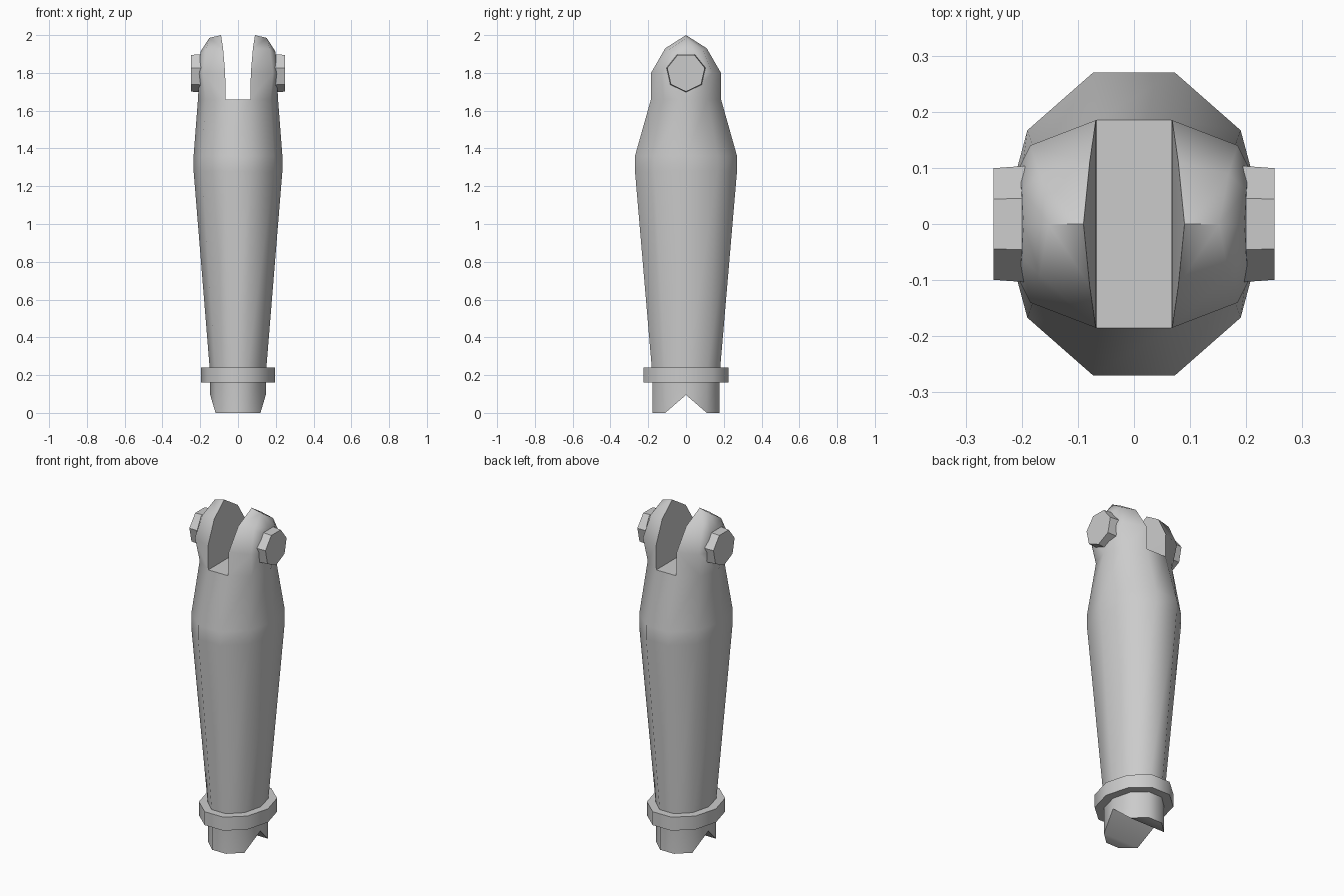
import bpy, bmesh, math

if "Cube" in bpy.data.objects:
    bpy.data.objects.remove(bpy.data.objects["Cube"])


def ring(rx, ry, z, n=10):
    return [(rx * math.cos(2 * math.pi * i / n), ry * math.sin(2 * math.pi * i / n), z)
            for i in range(n)]


def make(name, faces):
    """Build a welded mesh from polygons given as point lists."""
    bm = bmesh.new()
    for pts in faces:
        clean = [p for i, p in enumerate(pts) if p != pts[i - 1]]
        if len(clean) > 2:
            bm.faces.new([bm.verts.new(p) for p in clean])
    bmesh.ops.remove_doubles(bm, verts=bm.verts, dist=0.0005)
    bmesh.ops.recalc_face_normals(bm, faces=bm.faces)
    me = bpy.data.meshes.new(name)
    bm.to_mesh(me)
    bm.free()
    ob = bpy.data.objects.new(name, me)
    bpy.context.collection.objects.link(ob)
    bpy.ops.object.select_all(action='DESELECT')
    ob.select_set(True)
    bpy.context.view_layer.objects.active = ob
    bpy.ops.object.shade_smooth_by_angle(angle=math.radians(50))
    return ob


def loft(a, b, closed=True):
    n = len(a)
    return [[a[i], a[(i + 1) % n], b[(i + 1) % n], b[i]] for i in range(n if closed else n - 1)]


# Tapered limb: decagon rings, bottom side points raised to form a V notch
bottom = ring(0.147, 0.187, 0.0)
for i in (0, 5):
    bottom[i] = (bottom[i][0], 0.0, 0.095)
top = ring(0.212, 0.195, 1.66)
rings = [bottom, ring(0.147, 0.187, 0.2), ring(0.235, 0.284, 1.28),
         ring(0.235, 0.284, 1.36), top]
faces = []
for a, b in zip(rings, rings[1:]):
    faces += loft(a, b)
for i, j in ((0, 5), (1, 4), (9, 6)):
    k = {0: (1, 4), 1: (2, 3), 9: (8, 7)}[i]
    faces.append([bottom[i], bottom[j], bottom[k[1]], bottom[k[0]]])
faces.append([bottom[0], bottom[5], bottom[6], bottom[9]])

# Slot floor between the two knuckle lobes
faces.append([top[2], top[3], top[7], top[8]])


# Each lobe is three arches, from slot wall to outer side
def arch(half, s):
    left = [(s * x, -y, z) for x, y, z in half]
    right = [(s * x, y, z) for x, y, z in half[:-1]]
    return left + right[::-1]


B, A, C = top[1], top[2], top[0]
for s in (1, -1):
    inner = arch([A, (0.068, 0.185, 1.8), (0.079, 0.11, 1.93), (0.09, 0, 2.0)], s)
    mid = arch([B, (0.185, 0.14, 1.8), (0.168, 0.09, 1.925), (0.152, 0, 1.985)], s)
    outer = arch([C, (0.205, 0.1, 1.8), (0.2, 0.06, 1.895), (0.197, 0, 1.915)], s)
    faces += loft(inner, mid, False) + loft(mid, outer, False)
    for i in range(3):
        faces.append([inner[i], inner[i + 1], inner[5 - i], inner[6 - i]])
    outer[0] = outer[6] = (s * C[0], 0.0, C[2])
    faces.append(outer)
make("limb", faces)

# Collar around the lower end
lo, hi = ring(0.197, 0.237, 0.16), ring(0.197, 0.237, 0.24)
lo_in, hi_in = ring(0.14, 0.18, 0.16), ring(0.14, 0.18, 0.24)
make("collar", loft(lo, hi) + loft(hi, hi_in) + loft(lo_in, lo) + loft(hi_in, lo_in))


# Seven-sided pivot pegs on both sides of the knuckle
def peg_ring(x, r):
    return [(x, r * math.cos(a), 1.803 + r * math.sin(a))
            for a in (-math.pi / 2 + 2 * math.pi * i / 7 for i in range(7))]


for side, s in (("right", 1), ("left", -1)):
    a, b = peg_ring(s * 0.17, 0.108), peg_ring(s * 0.25, 0.102)
    make(side + "_pivot_peg", loft(a, b) + [a, b])
